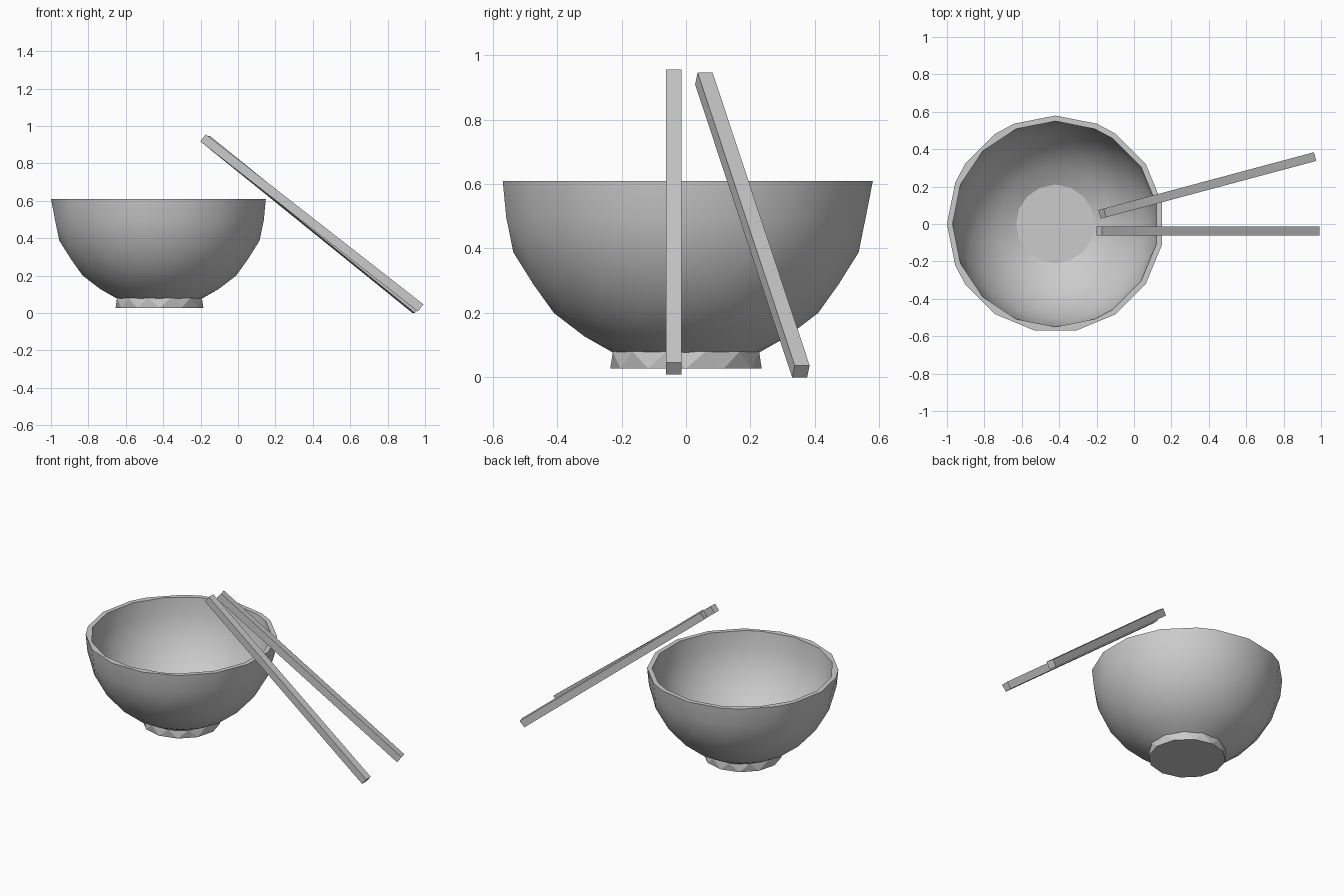
import bpy
import bmesh
from math import sin, cos, pi, radians, hypot
from mathutils import Vector, Matrix

cube = bpy.data.objects.get("Cube")
if cube:
    bpy.data.objects.remove(cube, do_unlink=True)

STEP = pi / 16
CENTRE = Vector((-0.42, 0, 0.61))

grey = bpy.data.materials.new("light grey")
grey.use_nodes = True
grey.diffuse_color = (0.6, 0.6, 0.6, 1)
grey.node_tree.nodes["Principled BSDF"].inputs["Base Color"].default_value = (0.6, 0.6, 0.6, 1)


def make_object(name, bm):
    bmesh.ops.recalc_face_normals(bm, faces=bm.faces)
    mesh = bpy.data.meshes.new(name)
    bm.to_mesh(mesh)
    bm.free()
    mesh.materials.append(grey)
    obj = bpy.data.objects.new(name, mesh)
    bpy.context.collection.objects.link(obj)
    return obj


def dome(bm, radius, rim):
    """Faceted lower hemisphere with staggered rings, open at the rim."""
    verts = []
    for ring in range(7):
        slots = rim if ring == 0 else range(ring % 2, 32, 2)
        r, z = radius * cos(ring * STEP), -radius * sin(ring * STEP)
        for s in slots:
            verts.append(bm.verts.new(CENTRE + Vector((r * cos(s * STEP), r * sin(s * STEP), z))))
    bmesh.ops.convex_hull(bm, input=verts)
    lid = [f for f in bm.faces if all(abs(v.co.z - CENTRE.z) < 1e-4 for v in f.verts)]
    bmesh.ops.delete(bm, geom=lid, context='FACES')


# Bowl: outer and inner walls joined by a flat rim
bm = bmesh.new()
dome(bm, 0.58, [16, 14, 13, 11, 10, 8, 6, 5, 3, 1, -1, -3, -5, -7, -9, -11, -13, -14])
dome(bm, 0.55, [16, 14, 12, 10, 8, 6, 5, 3, 1, -1, -3, -5, -6, -8, -10, -12, -14])
rim_edges = [e for e in bm.edges if e.is_boundary]
bmesh.ops.triangle_fill(bm, edges=rim_edges, use_beauty=True, normal=(0, 0, 1))
bowl = make_object("bowl", bm)
bpy.ops.object.select_all(action='DESELECT')
bowl.select_set(True)
bpy.context.view_layer.objects.active = bowl
bpy.ops.object.shade_smooth_by_angle(angle=radians(24))

# Foot: short faceted disc with staggered top and bottom rings
bm = bmesh.new()
for z, turn in ((0.027, 0), (0.08, 0.5)):
    for i in range(12):
        a = (i + turn) * pi / 6
        bm.verts.new((CENTRE.x + 0.235 * cos(a), 0.235 * sin(a), z))
bmesh.ops.convex_hull(bm, input=bm.verts)
make_object("bowl_foot", bm)


# Chopsticks: square bars sloping down to the left
def chopstick(name, centre, heading):
    bm = bmesh.new()
    bmesh.ops.create_cube(bm, size=1, matrix=Matrix.Diagonal((1.477, 0.048, 0.048, 1)))
    stick = make_object(name, bm)
    stick.location = centre
    stick.rotation_euler = (0, radians(38), radians(heading))


chopstick("front_chopstick", (0.395, -0.038, 0.482), 0)
chopstick("back_chopstick", (0.392, 0.206, 0.473), 15)
